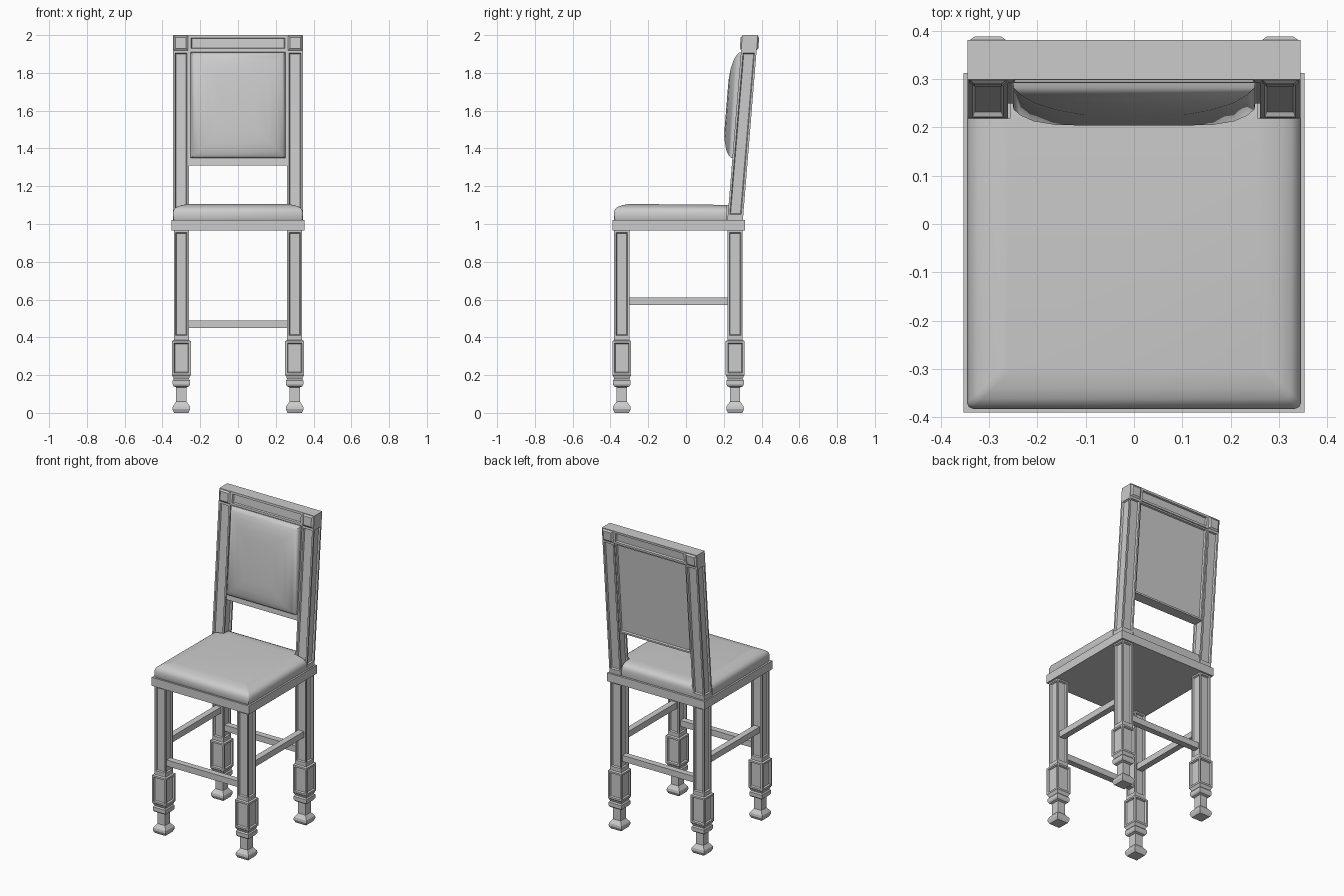
import bpy, bmesh, math

if "Cube" in bpy.data.objects:
    bpy.data.objects.remove(bpy.data.objects["Cube"])

LEAN = 0.081          # backward lean of the chair back (y per z)
BACK_Y = 0.26         # y of the rear legs and of the back at seat height


def lean_y(z):
    return BACK_Y + LEAN * (z - 1.02)


def loft(name, rings, panels=(), smooth=False):
    """Skin equal-sized point rings. panels: (test(face), margin, bevel, depth)."""
    bm = bmesh.new()
    rows = [[bm.verts.new(p) for p in r] for r in rings]
    n = len(rows[0])
    for lo, hi in zip(rows, rows[1:]):
        for i in range(n):
            j = (i + 1) % n
            bm.faces.new((lo[i], lo[j], hi[j], hi[i]))
    bm.faces.new(rows[0][::-1])
    bm.faces.new(rows[-1])
    bmesh.ops.recalc_face_normals(bm, faces=bm.faces)
    bm.normal_update()
    picked = [([f for f in bm.faces if t(f)], m, b, d) for t, m, b, d in panels]
    for faces, margin, bevel, depth in picked:
        bmesh.ops.inset_individual(bm, faces=faces, thickness=margin)
        bmesh.ops.inset_individual(bm, faces=faces, thickness=bevel, depth=depth)
    mesh = bpy.data.meshes.new(name)
    bm.to_mesh(mesh)
    bm.free()
    ob = bpy.data.objects.new(name, mesh)
    bpy.context.collection.objects.link(ob)
    if smooth:
        bpy.ops.object.select_all(action='DESELECT')
        ob.select_set(True)
        bpy.context.view_layer.objects.active = ob
        bpy.ops.object.shade_smooth_by_angle(angle=math.radians(40))
    return ob


def rect(x0, x1, y0, y1, z, lean=False):
    o = lean_y(z) if lean else 0
    return [(x0, y0 + o, z), (x1, y0 + o, z), (x1, y1 + o, z), (x0, y1 + o, z)]


def box(name, x0, x1, y0, y1, z0, z1, panels=(), lean=False):
    return loft(name, [rect(x0, x1, y0, y1, z, lean) for z in (z0, z1)], panels)


def side_between(z0, z1):
    """Picks the side faces whose centre lies in a height range."""
    return lambda f: abs(f.normal.z) < 0.3 and z0 < f.calc_center_median().z < z1


# Legs: square turned foot, panelled block, panelled shaft
LEG = [(0, .038), (.02, .047), (.035, .045), (.06, .027), (.135, .027),
       (.14, .040), (.15, .046), (.172, .046), (.18, .040), (.195, .046),
       (.20, .050), (.38, .050), (.385, .040), (.40, .040), (.965, .040)]
for xs, side in ((-.30, "left"), (.30, "right")):
    for y, end in ((-.34, "front"), (BACK_Y, "rear")):
        loft(f"{end}_leg_{side}",
             [rect(xs - h, xs + h, y - h, y + h, z) for z, h in LEG],
             [(side_between(.25, .33), .016, .006, -.010),
              (side_between(.6, .8), .014, .006, -.010)])

# Stretchers
for y, end in ((-.34, "front"), (BACK_Y, "rear")):
    box(f"{end}_stretcher", -.265, .265, y - .02, y + .02, .45, .49)
for x, side in ((-.30, "left"), (.30, "right")):
    box(f"side_stretcher_{side}", x - .02, x + .02, -.305, .225, .57, .61)

# Seat frame
box("seat_frame", -.353, .353, -.39, .312, .965, 1.02)


# Seat cushion, notched around the back posts
def cushion_ring(z, d):
    a, f, b, c = .345 - d, -.382 + d, .30 - d * .5, .012
    half = [(a - c, f), (a - c * .3, f + c * .3), (a, f + c), (a, .218),
            (.256, .218), (.256, b)]
    pts = half + [(-x, y) for x, y in half[::-1]]
    return [(x, y, z - max(0, z - 1.06) * .2 * (y + .3)) for x, y in pts]


loft("seat_cushion", [cushion_ring(z, d) for z, d in
     ((1.02, .003), (1.03, 0), (1.06, 0), (1.078, .006), (1.09, .02),
      (1.098, .042), (1.106, .078))], smooth=True)

# Back posts with panels on every side and raised bosses on the top block
for xs, side in ((-.302, "left"), (.302, "right")):
    loft(f"back_post_{side}",
         [rect(xs - .042, xs + .042, -.041, .041, z, True)
          for z in (1.02, 1.04, 1.915, 2.0)],
         [(side_between(1.3, 1.7), .015, .006, -.010),
          (lambda f: abs(f.normal.y) > .9 and f.calc_center_median().z > 1.93,
           .006, .014, .008)])

# Top rail with a sunk panel front and back
box("top_rail", -.262, .262, -.041, .041, 1.915, 2.0,
    [(lambda f: abs(f.normal.y) > .9, .020, .006, -.010)], lean=True)

# Back board, sunk on its rear face
box("back_board", -.262, .262, -.034, .034, 1.31, 1.917,
    [(lambda f: f.normal.y > .9, .016, .006, -.010)], lean=True)


# Padded back cushion
def pad_ring(dy, d):
    x, z0, z1 = .252 - d, 1.348 + d, 1.91 - d
    return [(px, lean_y(pz) + dy, pz)
            for px, pz in ((-x, z0), (x, z0), (x, z1), (-x, z1))]


loft("back_cushion", [pad_ring(dy, d) for dy, d in
     ((-.03, 0), (-.05, .003), (-.064, .018), (-.078, .045),
      (-.089, .09), (-.095, .15))], smooth=True)
